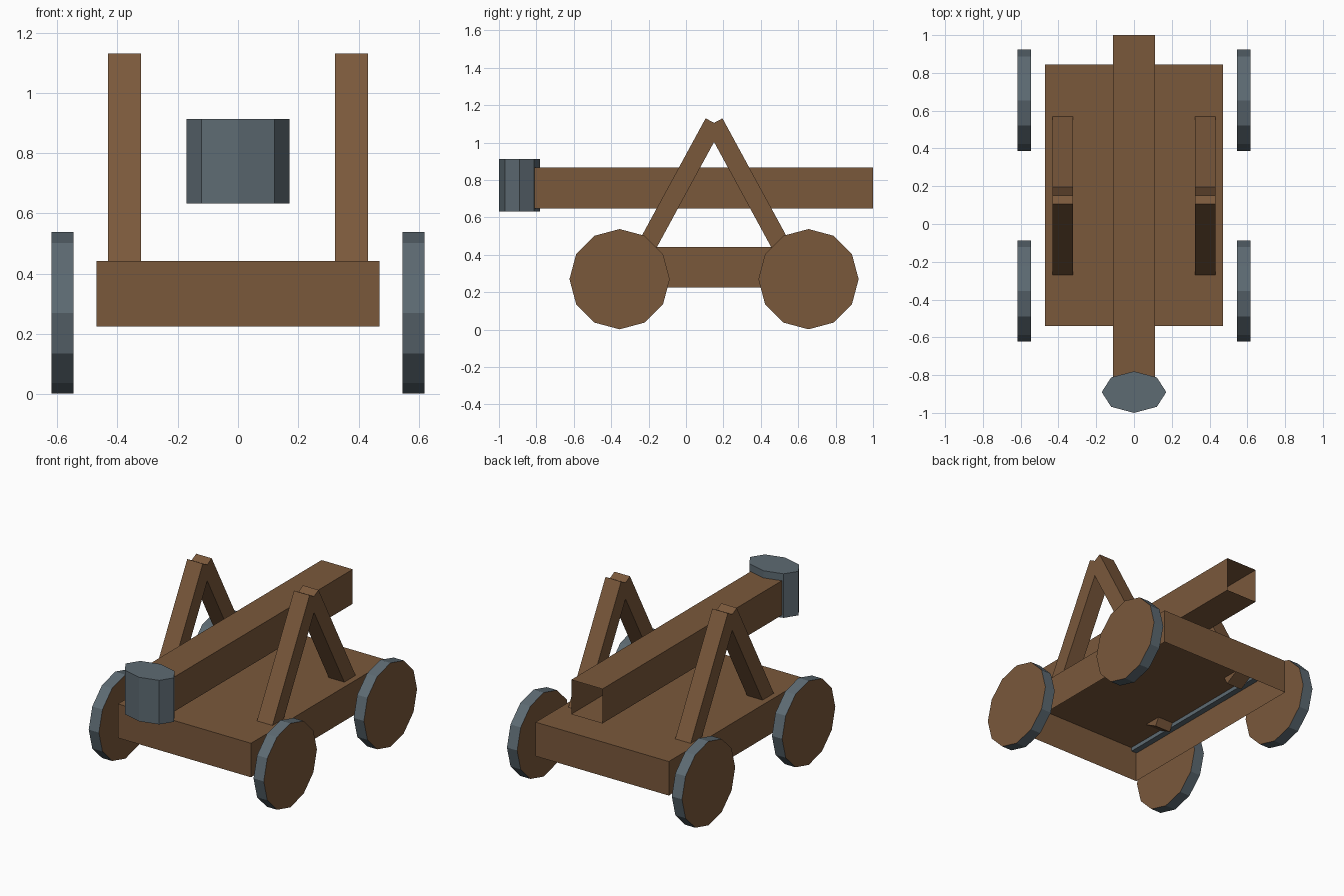
import bpy, bmesh, math
from mathutils import Matrix, Vector

if "Cube" in bpy.data.objects:
    bpy.data.objects.remove(bpy.data.objects["Cube"])


def material(name, rgb):
    m = bpy.data.materials.new(name)
    m.diffuse_color = (*rgb, 1)
    m.use_nodes = True
    m.node_tree.nodes["Principled BSDF"].inputs["Base Color"].default_value = m.diffuse_color
    return m


WOOD = material("brown wood", (0.195, 0.098, 0.044))
METAL = material("grey metal", (0.11, 0.145, 0.17))


def finish(name, bm, *mats):
    me = bpy.data.meshes.new(name)
    bm.to_mesh(me)
    bm.free()
    for m in mats:
        me.materials.append(m)
    ob = bpy.data.objects.new(name, me)
    bpy.context.collection.objects.link(ob)
    return ob


def box(name, lo, hi, mat, open_side=None):
    """Axis-aligned box; open_side is the normal of a face to leave out."""
    lo, hi = Vector(lo), Vector(hi)
    bm = bmesh.new()
    bmesh.ops.create_cube(bm, size=1, matrix=Matrix.Translation((lo + hi) / 2)
                          @ Matrix.Diagonal((*(hi - lo), 1)))
    if open_side:
        bm.normal_update()
        gone = [f for f in bm.faces if f.normal.dot(Vector(open_side)) > 0.9]
        bmesh.ops.delete(bm, geom=gone, context='FACES_ONLY')
    return finish(name, bm, mat)


def prism(name, pts, x0, x1, mat):
    """Extrude a (y, z) outline from x0 to x1."""
    bm = bmesh.new()
    a = [bm.verts.new((x0, y, z)) for y, z in pts]
    b = [bm.verts.new((x1, y, z)) for y, z in pts]
    n = len(pts)
    bm.faces.new(a)
    bm.faces.new(b[::-1])
    for i in range(n):
        bm.faces.new((a[i], b[i], b[(i + 1) % n], a[(i + 1) % n]))
    bmesh.ops.recalc_face_normals(bm, faces=bm.faces)
    return finish(name, bm, mat)


# Chassis, open underneath, and throwing arm, open at the back end
box("chassis", (-0.47, -0.54, 0.225), (0.47, 0.845, 0.442), WOOD, (0, 0, -1))
box("throwing_arm", (-0.11, -0.82, 0.648), (0.11, 1.0, 0.868), WOOD, (0, 1, 0))

# Eight-sided counterweight bucket
bm = bmesh.new()
bmesh.ops.create_cone(bm, cap_ends=True, segments=8, radius1=1, radius2=1, depth=1,
                      matrix=Matrix.Translation((0, -0.89, 0.773))
                      @ Matrix.Diagonal((0.171, 0.11, 0.281, 1)))
finish("bucket", bm, METAL)

# Wheels: twelve sides, wooden discs with metal rims
for side, sx in (("left", -1), ("right", 1)):
    for end, y in (("front", -0.355), ("back", 0.655)):
        bm = bmesh.new()
        bmesh.ops.create_cone(bm, cap_ends=True, segments=12, radius1=0.268,
                              radius2=0.268, depth=0.072,
                              matrix=Matrix.Translation((sx * 0.582, y, 0.27))
                              @ Matrix.Rotation(math.pi / 2, 4, 'Y'))
        bm.normal_update()
        for f in bm.faces:
            f.material_index = 0 if abs(f.normal.x) > 0.9 else 1
        finish(f"{end}_{side}_wheel", bm, WOOD, METAL)

    # A-frame legs, crossing at the top and poking through the deck
    top, foot = Vector((0.105, 1.13)), Vector((-0.27, 0.44))
    d = (top - foot).normalized()
    w = Vector((d.y, -d.x)) * 0.1
    outline = [foot, top, top + w, foot + w]
    xs = sorted((sx * 0.322, sx * 0.432))
    prism(f"front_{side}_leg", outline, *xs, WOOD)
    prism(f"back_{side}_leg", [(0.30 - p.x, p.y) for p in outline], *xs, WOOD)

    # Metal rail in the corner under the deck
    xs = sorted((sx * 0.468, sx * 0.43))
    box(f"{side}_under_rail", (xs[0], -0.535, 0.415), (xs[1], 0.84, 0.44), METAL)
